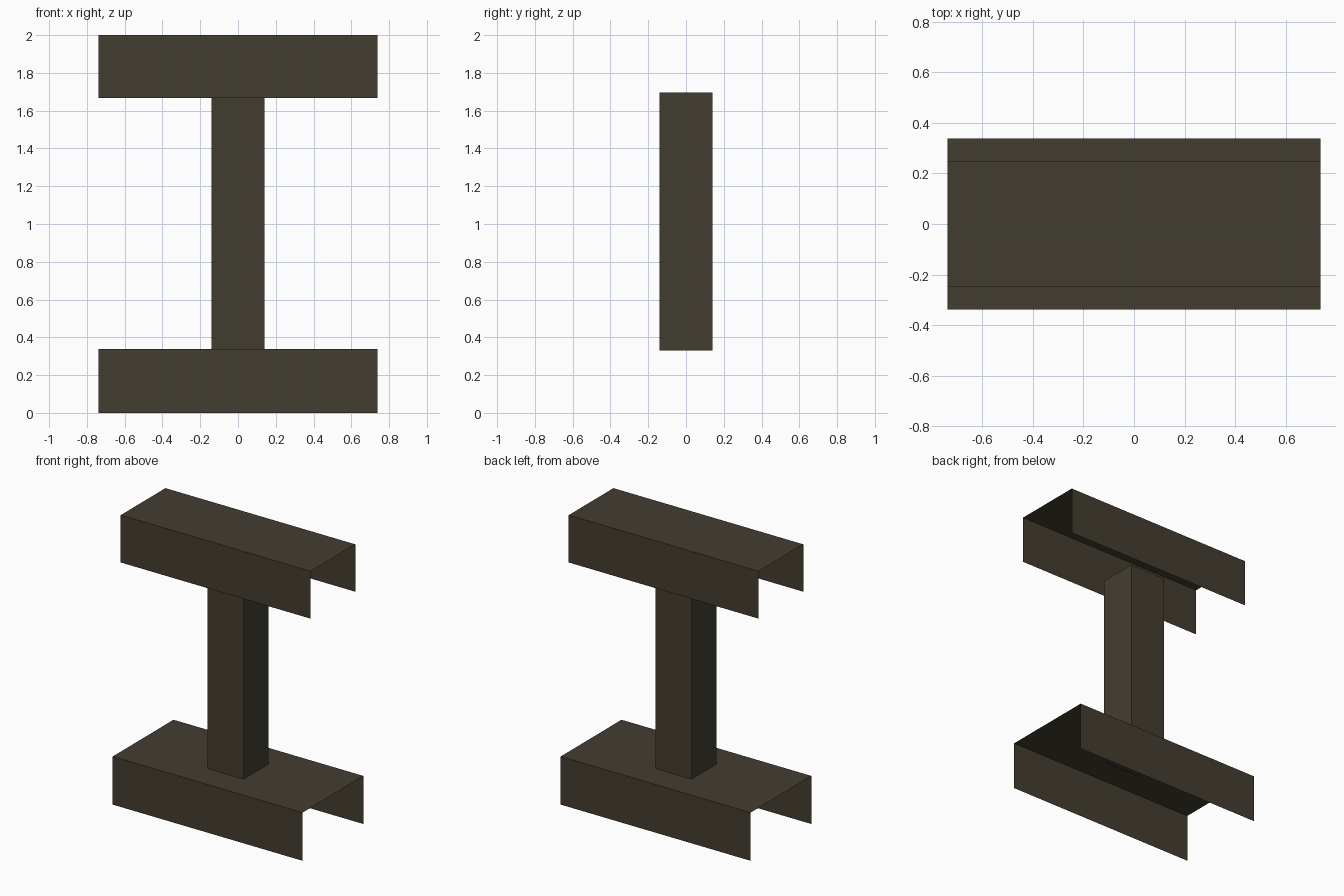
import bpy

if "Cube" in bpy.data.objects:
    bpy.data.objects.remove(bpy.data.objects["Cube"])

# One dark olive-brown metal colour
mat = bpy.data.materials.new("dark_olive_metal")
mat.diffuse_color = (0.056, 0.048, 0.031, 1.0)
mat.use_nodes = True
mat.node_tree.nodes["Principled BSDF"].inputs["Base Color"].default_value = mat.diffuse_color


def sweep(name, profile, direction, start, closed=False):
    """Extrude a profile of 3D points into flat sheet faces."""
    n = len(profile)
    near = [tuple(p[i] + start[i] for i in range(3)) for p in profile]
    far = [tuple(p[i] + direction[i] for i in range(3)) for p in near]
    count = n if closed else n - 1
    faces = [(i, (i + 1) % n, (i + 1) % n + n, i + n) for i in range(count)]
    mesh = bpy.data.meshes.new(name)
    mesh.from_pydata(near + far, [], faces)
    mesh.materials.append(mat)
    mesh.update()
    obj = bpy.data.objects.new(name, mesh)
    bpy.context.collection.objects.link(obj)
    return obj


def channel(name, half_width, z_low, z_high, half_length=0.738):
    """Thin channel, open below and at both ends; normals face outward."""
    w = half_width
    profile = [(0, w, z_low), (0, w, z_high), (0, -w, z_high), (0, -w, z_low)]
    return sweep(name, profile, (2 * half_length, 0, 0), (-half_length, 0, 0))


# Wide base channel and narrower top channel
channel("base_channel", 0.338, 0.0, 0.338)
channel("top_channel", 0.248, 1.667, 2.0)

# Square upright tube, slightly sunk into both channels
r = 0.14
sweep("upright_post", [(-r, -r, 0), (r, -r, 0), (r, r, 0), (-r, r, 0)],
      (0, 0, 1.365), (0, 0, 0.33), closed=True)
